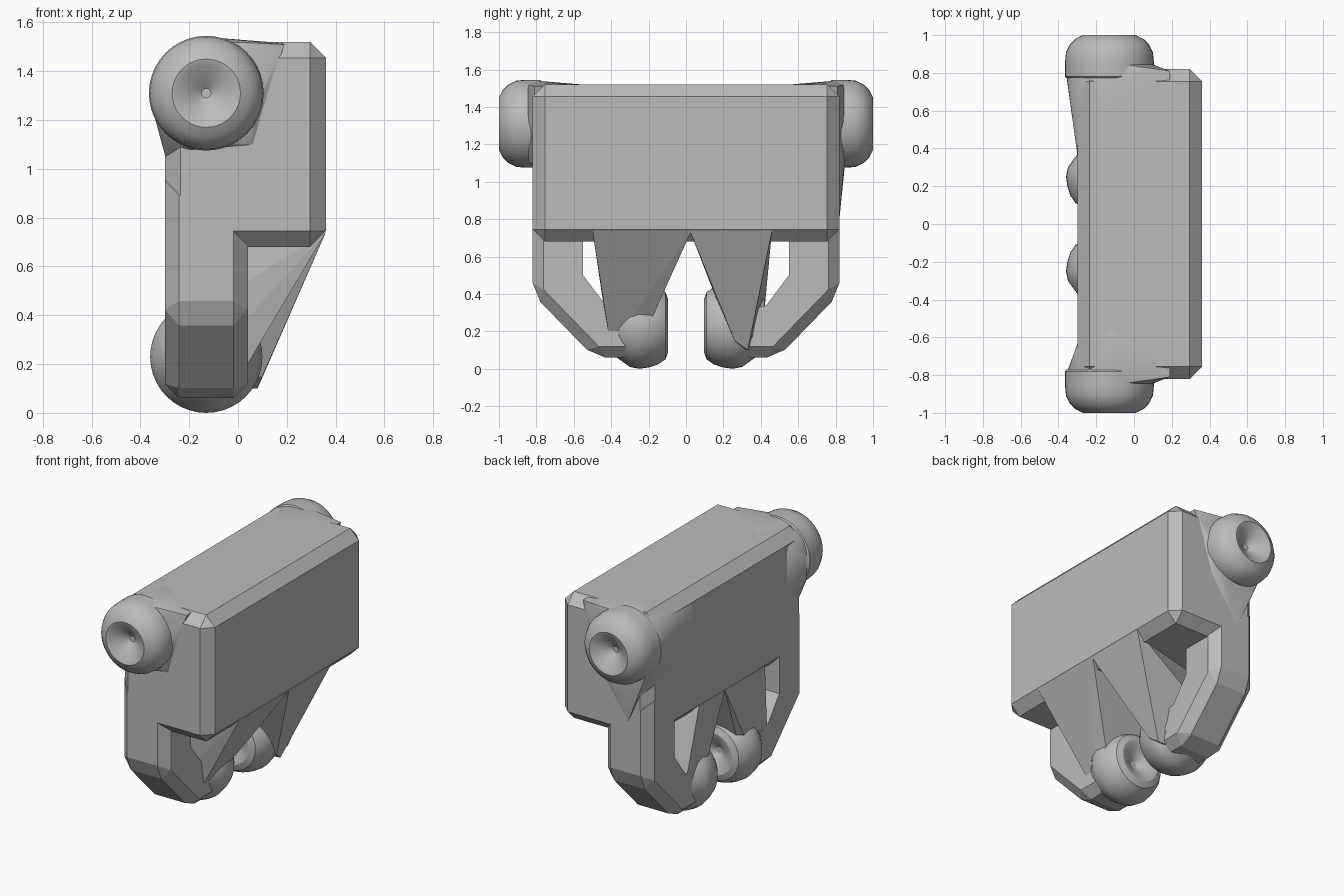
import bpy, bmesh, math
from mathutils import Vector

cube = bpy.data.objects.get("Cube")
if cube:
    bpy.data.objects.remove(cube, do_unlink=True)

grey = bpy.data.materials.new("plain grey")
grey.use_nodes = True
grey.diffuse_color = (0.5, 0.5, 0.5, 1)
grey.node_tree.nodes["Principled BSDF"].inputs["Base Color"].default_value = (0.5, 0.5, 0.5, 1)

CHAMFER = 0.065
AXIS_X = -0.13
BACK, LEG_FRONT, FACE = -0.30, 0.04, 0.36


def finish(bm, name, smooth=False):
    bmesh.ops.recalc_face_normals(bm, faces=bm.faces)
    mesh = bpy.data.meshes.new(name)
    bm.to_mesh(mesh)
    bm.free()
    mesh.materials.append(grey)
    ob = bpy.data.objects.new(name, mesh)
    bpy.context.collection.objects.link(ob)
    if smooth:
        bpy.ops.object.select_all(action='DESELECT')
        ob.select_set(True)
        bpy.context.view_layer.objects.active = ob
        bpy.ops.object.shade_smooth_by_angle(angle=math.radians(30))
    return ob


def ring(y, r, z, n=40):
    return [Vector((AXIS_X + r * math.cos(a), y, z + r * math.sin(a)))
            for a in (2 * math.pi * i / n for i in range(n))]


def hull(name, points, smooth=False):
    bm = bmesh.new()
    for p in points:
        bm.verts.new(p)
    res = bmesh.ops.convex_hull(bm, input=bm.verts)
    loose = [v for v in bm.verts if not v.link_faces]
    bmesh.ops.delete(bm, geom=loose, context='VERTS')
    bmesh.ops.dissolve_limit(bm, angle_limit=0.01, verts=bm.verts, edges=bm.edges)
    return finish(bm, name, smooth)


def lathe(name, profile, z, side):
    """Turn (y, radius) pairs about the knuckle axis."""
    bm = bmesh.new()
    rings = [[bm.verts.new(p) for p in ring(side * y, r, z)] for y, r in profile]
    n = len(rings[0])
    for a, b in zip(rings, rings[1:]):
        for i in range(n):
            j = (i + 1) % n
            bm.faces.new((a[i], a[j], b[j], b[i]))
    bm.faces.new(rings[0])
    bm.faces.new(rings[-1])
    return finish(bm, name, True)


# Main block with chamfered edges
bm = bmesh.new()
bmesh.ops.create_cube(bm, size=1)
for v in bm.verts:
    v.co = Vector((0.03 + v.co.x * (FACE - BACK), v.co.y * 1.64, 1.10 + v.co.z * 0.84))
bmesh.ops.bevel(bm, geom=bm.edges[:], offset=CHAMFER, segments=1,
                profile=0.5, affect='EDGES')
finish(bm, "main_block")


# Bent legs, chamfered along the outer side only
def leg(name, side):
    outer = [(0.82, 0.95), (0.82, 0.40), (0.49, 0.06), (0.28, 0.06)]
    inner = [(0.28, 0.30), (0.43, 0.34), (0.55, 0.50), (0.55, 0.95)]
    bm = bmesh.new()
    loops = [[bm.verts.new((x, side * y, z)) for y, z in outer + inner]
             for x in (BACK, LEG_FRONT)]
    n = len(loops[0])
    bm.faces.new(loops[0])
    bm.faces.new(loops[1])
    for i in range(n):
        j = (i + 1) % n
        bm.faces.new((loops[0][i], loops[0][j], loops[1][j], loops[1][i]))
    bmesh.ops.recalc_face_normals(bm, faces=bm.faces)
    keep = set(loops[0][:4] + loops[1][:4])
    edges = [e for e in bm.edges if all(v in keep for v in e.verts)]
    bmesh.ops.bevel(bm, geom=edges, offset=CHAMFER * 0.9, segments=1,
                    profile=0.5, affect='EDGES')
    finish(bm, name)


leg("front_leg", -1)
leg("rear_leg", 1)

# Struts from the block's lower edge to the lower knuckles
hull("rear_strut", [(FACE, 0.02, 0.74), (FACE, 0.46, 0.74),
                    (BACK, 0.02, 0.74), (BACK, 0.29, 0.74),
                    (0.10, 0.26, 0.15), (0.08, 0.33, 0.10),
                    (BACK, 0.22, 0.32), (BACK, 0.42, 0.32),
                    (-0.25, 0.26, 0.12), (-0.25, 0.36, 0.10)])
hull("front_strut", [(FACE, -0.50, 0.74), (FACE, 0.03, 0.74),
                     (BACK, -0.40, 0.74), (BACK, 0.02, 0.74),
                     (0.05, -0.45, 0.40), (0.05, -0.13, 0.40),
                     (BACK, -0.42, 0.33), (BACK, -0.20, 0.33),
                     (-0.02, -0.40, 0.10), (-0.25, -0.40, 0.10),
                     (-0.02, -0.25, 0.12), (-0.25, -0.25, 0.12)])

# Rounded knuckles with a dimpled end
upper = [(0.92, 0.02), (0.995, 0.12), (1.0, 0.14), (0.98, 0.18), (0.95, 0.21),
         (0.91, 0.23), (0.86, 0.235), (0.78, 0.235), (0.7, 0.15)]
lower = [(0.16, 0.02), (0.10, 0.11), (0.095, 0.14), (0.11, 0.18), (0.15, 0.207),
         (0.20, 0.223), (0.25, 0.23), (0.30, 0.22), (0.37, 0.17), (0.42, 0.14)]
for word, side in (("front", -1), ("rear", 1)):
    lathe(word + "_upper_knuckle", upper, 1.31, side)
    lathe(word + "_lower_knuckle", lower, 0.23, side)

# Tapered shoulders blending the upper knuckles into the block
for word, side, reach in (("front", -1, 0.62), ("rear", 1, 0.33)):
    pts = ring(side * 0.80, 0.23, 1.31) + ring(side * 0.85, 0.215, 1.31)
    pts += [Vector((x, side * y, z)) for x, y, z in (
        (-0.295, reach, 1.45), (-0.295, reach, 1.12), (-0.295, 0.75, 1.04),
        (-0.13, 0.50, 1.515), (0.19, 0.81, 1.51), (0.19, 0.70, 1.515),
        (0.06, 0.82, 1.10))]
    if side > 0:
        pts.append(Vector((-0.15, 0.82, 0.80)))
    hull(word + "_shoulder", pts, True)
